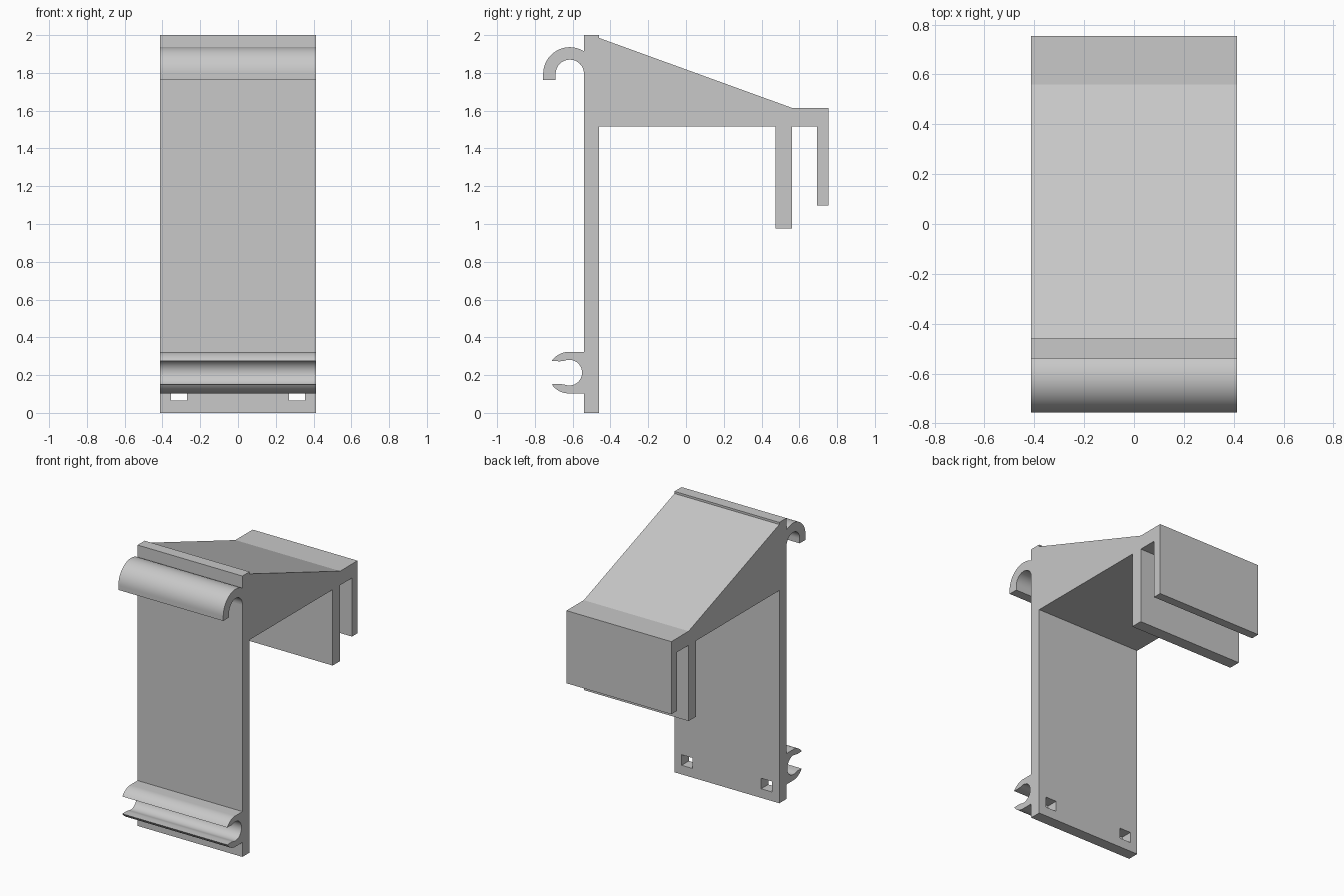
import bpy
import bmesh
from math import cos, sin, radians

HALF = 0.413    # half of the width along x
FRONT = -0.54   # front face of the back plate

if "Cube" in bpy.data.objects:
    bpy.data.objects.remove(bpy.data.objects["Cube"])

grey = bpy.data.materials.new("light grey plastic")
grey.use_nodes = True
colour = (0.58, 0.58, 0.58, 1)
grey.diffuse_color = colour
grey.node_tree.nodes["Principled BSDF"].inputs["Base Color"].default_value = colour


def arc(cy, cz, r, start, end, steps=24):
    """Points on an arc in the side plane, angles in degrees from +y."""
    angles = [radians(start + (end - start) * i / steps) for i in range(steps + 1)]
    return [(cy + r * cos(a), cz + r * sin(a)) for a in angles]


def extrude(name, profile, x0=-HALF, x1=HALF):
    """Extrude a side profile of (y, z) points from x0 to x1."""
    bm = bmesh.new()
    face = bm.faces.new([bm.verts.new((x0, y, z)) for y, z in profile])
    result = bmesh.ops.extrude_face_region(bm, geom=[face])
    verts = [v for v in result["geom"] if isinstance(v, bmesh.types.BMVert)]
    bmesh.ops.translate(bm, verts=verts, vec=(x1 - x0, 0, 0))
    bmesh.ops.recalc_face_normals(bm, faces=bm.faces)
    mesh = bpy.data.meshes.new(name)
    bm.to_mesh(mesh)
    bm.free()
    mesh.materials.append(grey)
    obj = bpy.data.objects.new(name, mesh)
    bpy.context.collection.objects.link(obj)
    return obj


def activate(obj):
    bpy.ops.object.select_all(action="DESELECT")
    obj.select_set(True)
    bpy.context.view_layer.objects.active = obj


# Back plate, sloping arm and the two hanging tongues
bracket = extrude("bracket", [
    (FRONT, 0), (-0.46, 0), (-0.46, 1.515), (0.475, 1.515), (0.475, 0.975),
    (0.56, 0.975), (0.56, 1.515), (0.693, 1.515), (0.693, 1.098),
    (0.755, 1.098), (0.755, 1.615), (0.56, 1.615), (-0.46, 1.985),
    (-0.46, 2), (FRONT, 2)])

# Square tie holes near the foot of the plate
for side in (-1, 1):
    cutter = extrude("hole_cutter", [(-0.6, 0.065), (-0.4, 0.065), (-0.4, 0.14), (-0.6, 0.14)],
                     side * 0.313 - 0.043, side * 0.313 + 0.043)
    cutter.hide_render = True
    cut = bracket.modifiers.new("tie_hole", "BOOLEAN")
    cut.operation = "DIFFERENCE"
    cut.solver = "EXACT"
    cut.object = cutter
    activate(bracket)
    bpy.ops.object.modifier_apply(modifier=cut.name)
    bpy.data.objects.remove(cutter)

# Upper hook, open downwards
hook = extrude("upper_hook",
               [(FRONT, 1.915)] + arc(-0.615, 1.795, 0.141, 58, 180)
               + [(-0.756, 1.763), (-0.69, 1.763)]
               + arc(-0.615, 1.795, 0.075, 180, 0))

# Lower snap clip, open to the front with flared lips
upper_lip = [(FRONT, 0.323)] + arc(-0.62, 0.213, 0.11, 90, 146, 12) + [(-0.666, 0.273)]
lower_lip = [(y, 0.426 - z) for y, z in reversed(upper_lip)]
clip = extrude("lower_clip", upper_lip + arc(-0.618, 0.213, 0.068, 112, -112) + lower_lip)

for part in (hook, clip):
    activate(part)
    bpy.ops.object.shade_smooth_by_angle(angle=radians(30))
